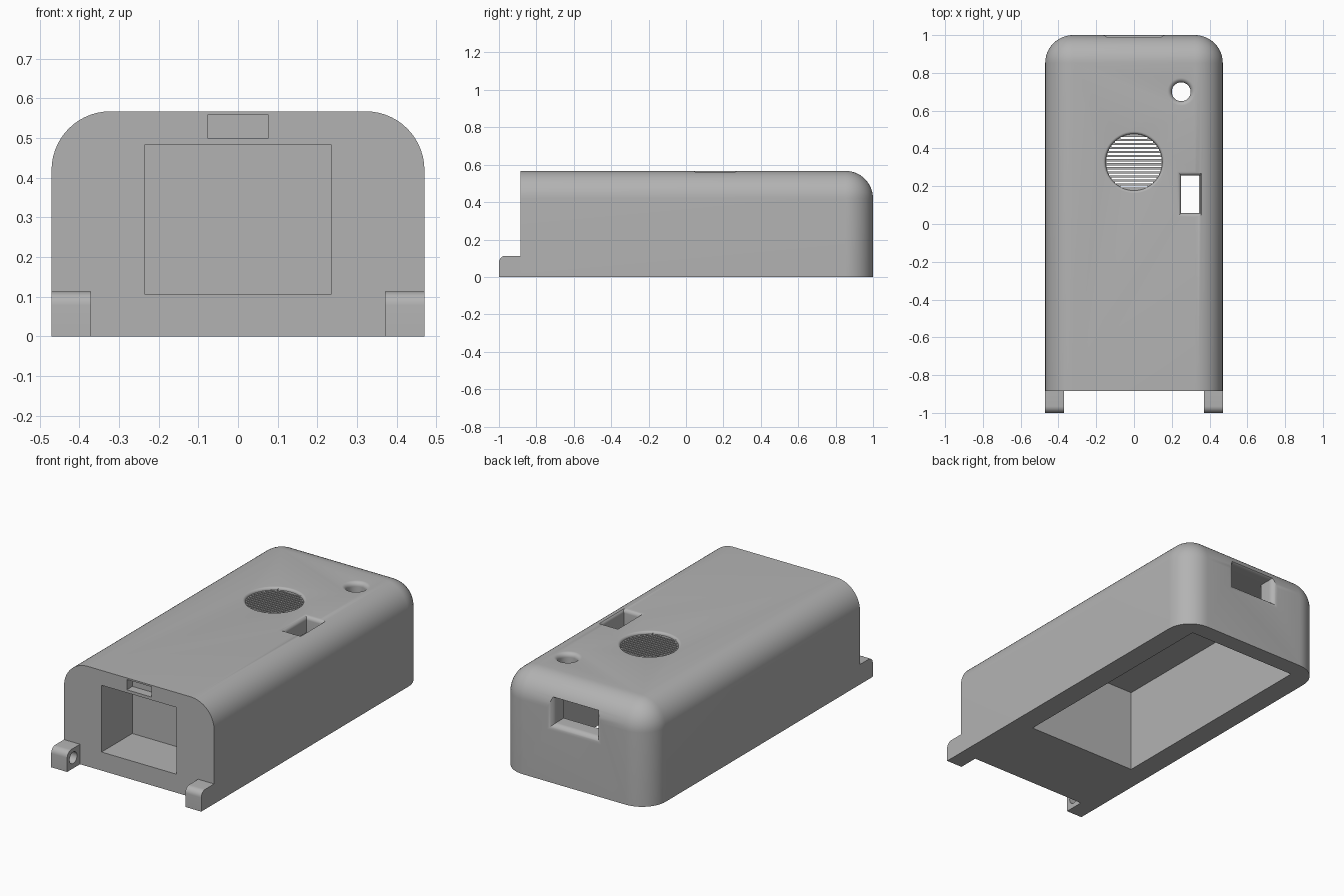
import bpy, bmesh
from math import sin, cos, pi, sqrt
from mathutils import Matrix, Vector

cube = bpy.data.objects.get("Cube")
if cube:
    bpy.data.objects.remove(cube, do_unlink=True)

grey = bpy.data.materials.new("plain_grey")
grey.use_nodes = True
colour = (0.45, 0.45, 0.45, 1)
grey.diffuse_color = colour
grey.node_tree.nodes["Principled BSDF"].inputs["Base Color"].default_value = colour


def make(name, bm):
    bmesh.ops.recalc_face_normals(bm, faces=bm.faces)
    mesh = bpy.data.meshes.new(name)
    bm.to_mesh(mesh)
    bm.free()
    mesh.materials.append(grey)
    obj = bpy.data.objects.new(name, mesh)
    bpy.context.collection.objects.link(obj)
    return obj


def add_box(bm, lo, hi):
    lo, hi = Vector(lo), Vector(hi)
    m = Matrix.Translation((lo + hi) / 2) @ Matrix.Diagonal((*(hi - lo), 1))
    return bmesh.ops.create_cube(bm, size=1, matrix=m)["verts"]


def box(name, lo, hi):
    bm = bmesh.new()
    add_box(bm, lo, hi)
    return make(name, bm)


def select(obj):
    bpy.ops.object.select_all(action="DESELECT")
    obj.select_set(True)
    bpy.context.view_layer.objects.active = obj


def cut(obj, cutter):
    cutter.hide_render = True
    mod = obj.modifiers.new("cut", "BOOLEAN")
    mod.operation, mod.solver, mod.object = "DIFFERENCE", "EXACT", cutter
    select(obj)
    bpy.ops.object.modifier_apply(modifier=mod.name)
    bpy.data.objects.remove(cutter, do_unlink=True)


def smooth(obj):
    select(obj)
    bpy.ops.object.shade_smooth_by_angle(angle=0.5)


def round_outline(r):
    return lambda o: [((r + o) * cos(i * pi / 24), (r + o) * sin(i * pi / 24)) for i in range(48)]


def rect_outline(a, b):
    return lambda o: [(sx * (a + o), sy * (b + o)) for sx, sy in ((-1, -1), (1, -1), (1, 1), (-1, 1))]


def flared(name, outline, fillet, depth, matrix):
    """Straight plug along local z whose mouth at z = 0 widens in a quarter round."""
    rings = [(0, -depth)]
    rings += [(fillet * (1 - cos(t)), fillet * (sin(t) - 1)) for t in [i * pi / 16 for i in range(9)]]
    rings.append((fillet, 0.05))
    bm = bmesh.new()
    loops = [[bm.verts.new((x, y, z)) for x, y in outline(o)] for o, z in rings]
    n = len(loops[0])
    for low, high in zip(loops, loops[1:]):
        for i in range(n):
            j = (i + 1) % n
            bm.faces.new((low[i], low[j], high[j], high[i]))
    bm.faces.new(loops[0][::-1])
    bm.faces.new(loops[-1])
    bm.transform(matrix)
    return make(name, bm)


# Main shell: flat front and base, all other edges rounded
W, FRONT, BACK, H = 0.47, -0.885, 1.0, 0.567
bm = bmesh.new()
add_box(bm, (-W, FRONT, 0), (W, BACK, H))


def is_rounded(e):
    mid = (e.verts[0].co + e.verts[1].co) / 2
    top, back, side = mid.z > H - 0.01, mid.y > BACK - 0.01, abs(mid.x) > W - 0.01
    return top + back + side == 2 and (top or back) and mid.z > 0.01


bmesh.ops.bevel(bm, geom=[e for e in bm.edges if is_rounded(e)], offset=0.148,
                segments=14, profile=0.5, affect="EDGES")
shell = make("shell", bm)

# Large pocket in the base, pocket and small slot in the front
cut(shell, box("base_pocket", (-0.345, -0.435, -0.1), (0.345, 0.9, 0.475)))
cut(shell, box("front_pocket", (-0.235, -1, 0.105), (0.235, -0.61, 0.483)))
cut(shell, box("front_slot", (-0.077, -1, 0.5), (0.077, -0.835, 0.558)))

# Flared openings in the top and the back
at = Matrix.Translation
cut(shell, flared("button_hole", round_outline(0.05), 0.024, 0.15, at((0.25, 0.7, H))))
cut(shell, flared("switch_hole", rect_outline(0.05, 0.1), 0.022, 0.15, at((0.3, 0.157, H))))
turn = Matrix(((-1, 0, 0, 0), (0, 0, 1, BACK), (0, 1, 0, 0.402), (0, 0, 0, 1)))
cut(shell, flared("port_hole", rect_outline(0.135, 0.072), 0.034, 0.15, turn))

# Speaker grille: shallow dish with slots through it
GY, GR = 0.327, 0.15
cut(shell, flared("grille_dish", round_outline(GR), 0.014, 0.015, at((0, GY, H))))
bm = bmesh.new()
for i in range(-6, 7):
    y = i * 0.0215
    half = sqrt(GR ** 2 - y ** 2) - 0.004
    add_box(bm, (-half, GY + y - 0.005, 0.4), (half, GY + y + 0.005, 0.65))
cut(shell, make("grille_slots", bm))
smooth(shell)

# Hinge ears with a blind pin hole in the inner face
for side, name in ((1, "left_ear"), (-1, "right_ear")):
    bm = bmesh.new()
    add_box(bm, (min(side * 0.37, side * W), -1, 0), (max(side * 0.37, side * W), FRONT, 0.113))
    edge = [e for e in bm.edges if all(v.co.y < -0.99 and v.co.z > 0.1 for v in e.verts)]
    bmesh.ops.bevel(bm, geom=edge, offset=0.035, segments=8, profile=0.5, affect="EDGES")
    ear = make(name, bm)
    bm = bmesh.new()
    m = at((side * 0.37, -0.945, 0.06)) @ Matrix.Rotation(pi / 2, 4, "Y")
    bmesh.ops.create_cone(bm, cap_ends=True, segments=32, radius1=0.033, radius2=0.033,
                          depth=0.13, matrix=m)
    cut(ear, make("pin_hole", bm))
    smooth(ear)
